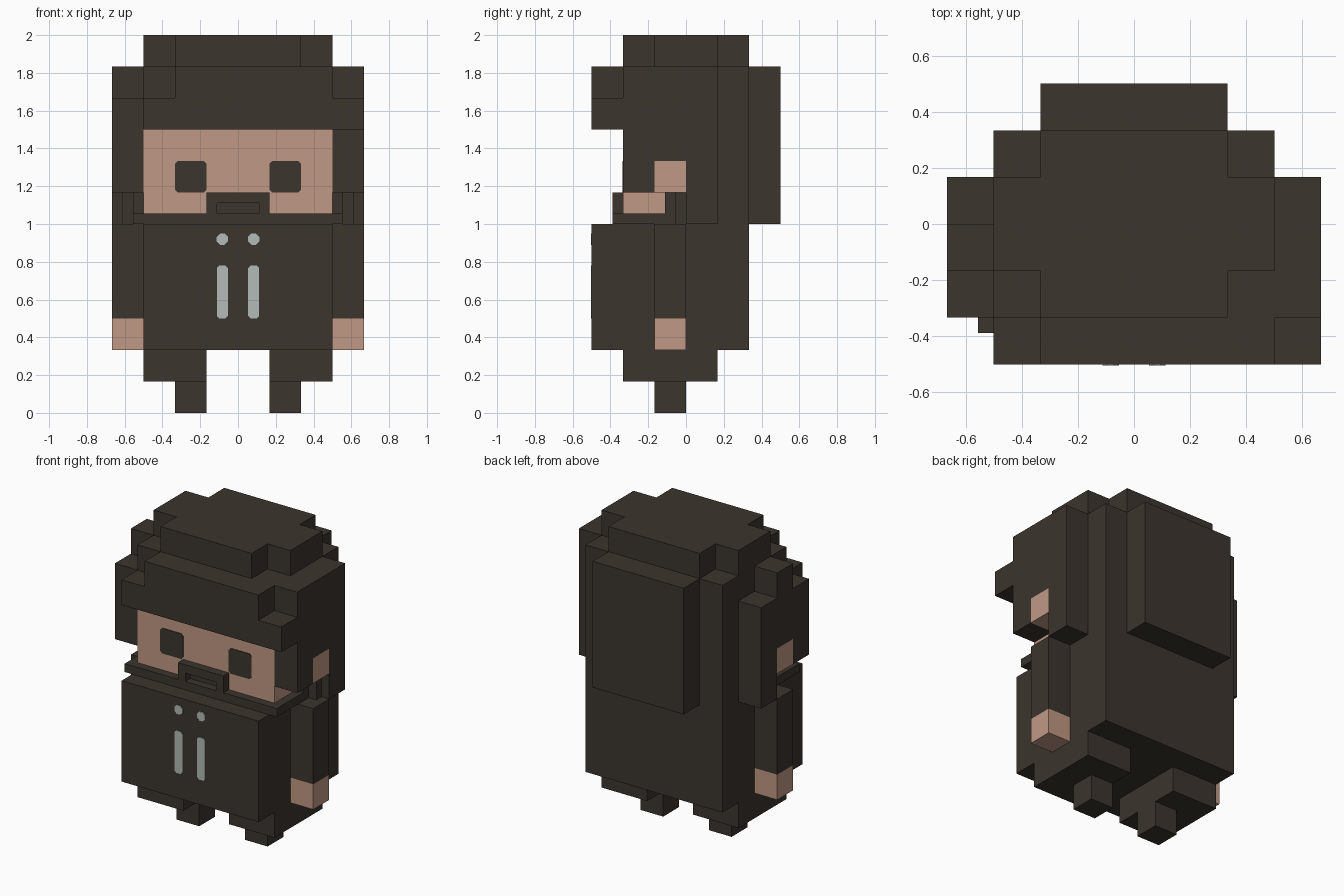
import bpy, bmesh, math

cube = bpy.data.objects.get("Cube")
if cube:
    bpy.data.objects.remove(cube, do_unlink=True)

U = 1 / 6      # one block unit
T = 1 / 3      # fine unit for beard trim


def material(name, rgb):
    m = bpy.data.materials.new(name)
    m.use_nodes = True
    m.diffuse_color = (*rgb, 1)
    bsdf = m.node_tree.nodes["Principled BSDF"]
    bsdf.inputs["Base Color"].default_value = (*rgb, 1)
    bsdf.inputs["Roughness"].default_value = 0.9
    return m


DARK = material("dark brown", (0.045, 0.035, 0.027))
SKIN = material("skin", (0.53, 0.315, 0.232))
GREY = material("pale grey", (0.45, 0.50, 0.475))


def finish(name, bm, mat):
    bmesh.ops.recalc_face_normals(bm, faces=bm.faces[:])
    me = bpy.data.meshes.new(name)
    bm.to_mesh(me)
    bm.free()
    me.materials.append(mat)
    ob = bpy.data.objects.new(name, me)
    bpy.context.collection.objects.link(ob)
    return ob


def blocks(name, mat, *boxes):
    """Boxes given as x0, x1, y0, y1, z0, z1 in block units."""
    bm = bmesh.new()
    for x0, x1, y0, y1, z0, z1 in boxes:
        verts = bmesh.ops.create_cube(bm, size=1)["verts"]
        for v in verts:
            v.co.x = U * (x0 if v.co.x < 0 else x1)
            v.co.y = U * (y0 if v.co.y < 0 else y1)
            v.co.z = U * (z0 if v.co.z < 0 else z1)
    return finish(name, bm, mat)


def flip(b):
    return (-b[1], -b[0], *b[2:])


def pair(name, mat, *boxes):
    blocks("left_" + name, mat, *boxes)
    blocks("right_" + name, mat, *[flip(b) for b in boxes])


def plate(name, mat, cx, cz, w, h, cut, y):
    """Thin front-facing plate with clipped corners, in real units."""
    a, b = w / 2, h / 2
    outline = [(-a + cut, -b), (a - cut, -b), (a, -b + cut), (a, b - cut),
               (a - cut, b), (-a + cut, b), (-a, b - cut), (-a, -b + cut)]
    bm = bmesh.new()
    face = bm.faces.new([bm.verts.new((cx + x, y, cz + z)) for x, z in outline])
    ext = bmesh.ops.extrude_face_region(bm, geom=[face])["geom"]
    for v in ext:
        if isinstance(v, bmesh.types.BMVert):
            v.co.y -= 0.004
    return finish(name, bm, mat)


# Legs, arms and torso
pair("foot", DARK, (1, 2, -1, 0, 0, 1))
pair("thigh", DARK, (1, 3, -2, 1, 1, 2))
blocks("torso", DARK, (-3, 3, -3, 2, 2, 6))
pair("sleeve", DARK, (3, 4, -1, 0, 3, 6))
pair("hand", SKIN, (3, 4, -1, 0, 2, 3))

# Head: skin at the front, hair over the top and back
blocks("face", SKIN, (-3, 3, -2, -2 * T, 6, 9))
blocks("back_hair", DARK, (-3, 3, -2 * T, 2, 6, 9), (-3, 3, -2, 2, 9, 11))
blocks("back_hair_panel", DARK, (-2, 2, 2, 3, 6, 11))
blocks("hair_crown", DARK, (-2, 2, -2, 2, 11, 12),
       (-3, -2, -1, 1, 11, 12), (2, 3, -1, 1, 11, 12))
blocks("fringe", DARK, (-2, 3, -3, -2, 9, 11),
       (-3, -2, -3, -2, 9, 10), (3, 4, -3, -2, 9, 10))

# Side hair frames the ears; one side has stepped tops
blocks("left_side_hair", DARK, (3, 4, -2, -1, 7, 11),
       (3, 4, -1, 0, 8, 11), (3, 4, 0, 1, 6, 11))
blocks("right_side_hair", DARK, (-4, -3, -2, -1, 7, 10),
       (-4, -3, -1, 0, 8, 11), (-4, -3, 0, 1, 6, 10))
pair("ear", SKIN, (3, 4, -1, 0, 7, 8))

# Beard strap, sideburns and moustache around a recessed mouth
blocks("beard", DARK, (-3 - T, 3 + T, -2 - T, -2 * T, 6, 6 + T))
pair("sideburn", DARK, (3, 3 + T, -2 * T, -T, 6, 7),
     (3, 3 + 2 * T, -T, 0, 6, 7))
blocks("moustache", DARK, (-1, 1, -2 - T, -2, 6 + 2 * T, 7),
       (-1, -2 * T, -2 - T, -2, 6 + T, 6 + 2 * T),
       (2 * T, 1, -2 - T, -2, 6 + T, 6 + 2 * T))
plate("mouth", DARK, 0, 6.5 * U, 4 * T * U, T * U, 0.001, -2 * U)

# Eyes and hood cords
for side, s in (("left", 1), ("right", -1)):
    plate(side + "_eye", DARK, s * 1.5 * U, 7.5 * U, U, U, 0.014, -2 * U)
    plate(side + "_cord_eyelet", GREY, s * 0.083, 0.92, 0.06, 0.06, 0.018, -3 * U)
    plate(side + "_cord", GREY, s * 0.083, 0.64, 0.058, 0.28, 0.013, -3 * U)
